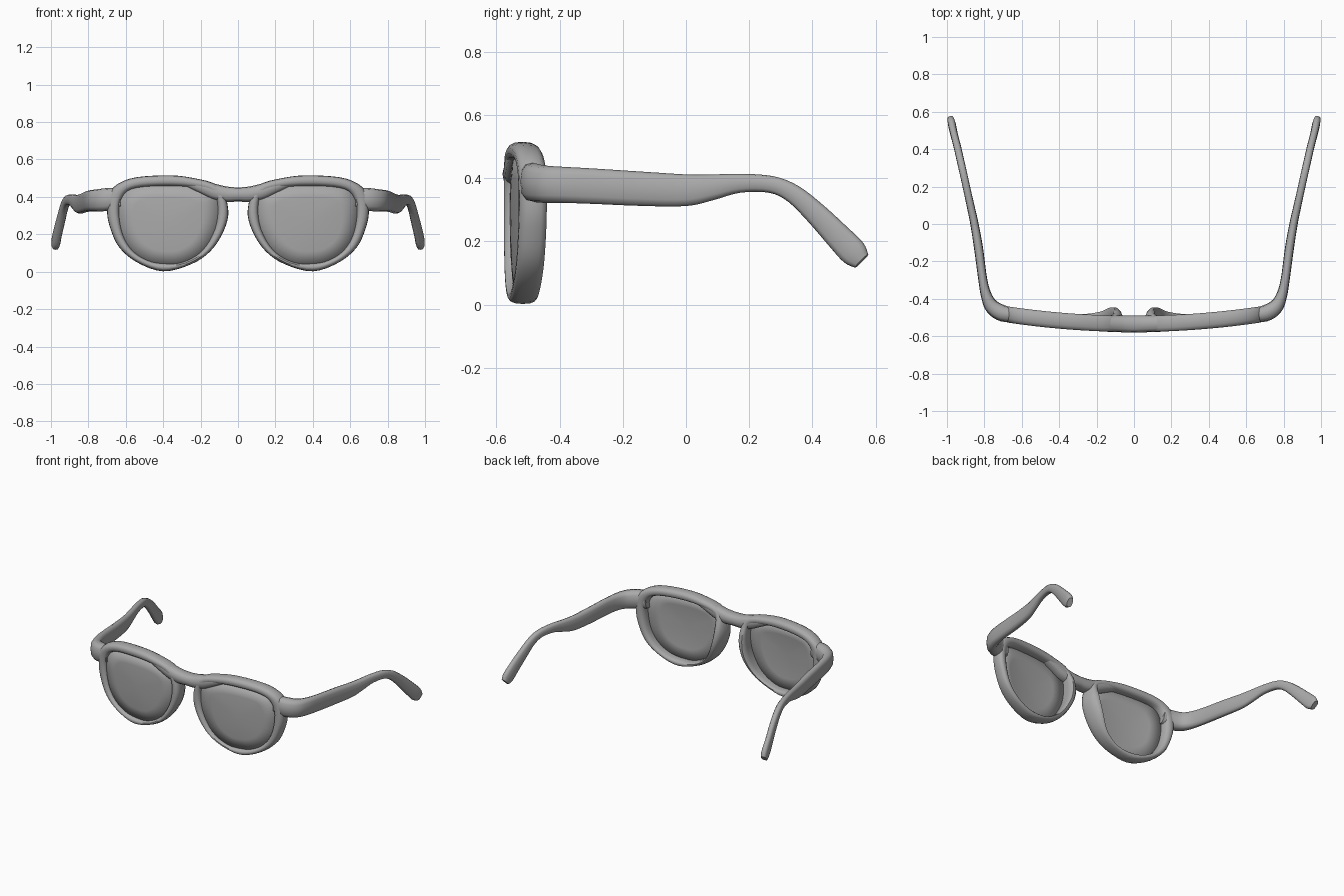
import bpy, bmesh, math
from mathutils import Vector

if "Cube" in bpy.data.objects:
    bpy.data.objects.remove(bpy.data.objects["Cube"])


def material(name, rgb):
    m = bpy.data.materials.new(name)
    m.diffuse_color = (*rgb, 1)
    m.use_nodes = True
    m.node_tree.nodes["Principled BSDF"].inputs["Base Color"].default_value = m.diffuse_color
    return m


GREY = material("frame grey", (0.4, 0.4, 0.4))


def front_y(x):
    """Wrap curve of the frame front."""
    return -0.578 + 0.11 * x * x


def spline(pts, steps, closed):
    """Smooth curve through points of any dimension."""
    n, out = len(pts), []
    for i in range(n if closed else n - 1):
        if closed:
            a, b, c, d = (pts[(i + k) % n] for k in (-1, 0, 1, 2))
        else:
            a, b, c, d = (pts[min(max(i + k, 0), n - 1)] for k in (-1, 0, 1, 2))
        for s in range(steps):
            t = s / steps
            out.append([0.5 * (2 * q + (r - p) * t + (2 * p - 5 * q + 4 * r - w) * t * t
                               + (3 * q - p - 3 * r + w) * t ** 3)
                        for p, q, r, w in zip(a, b, c, d)])
    return out if closed else out + [list(pts[-1])]


def rounded(n, e=0.75):
    """Unit rounded-box section."""
    res = []
    for k in range(n):
        c, s = math.cos(2 * math.pi * k / n), math.sin(2 * math.pi * k / n)
        res.append((math.copysign(abs(c) ** e, c), math.copysign(abs(s) ** e, s)))
    return res


def finish(bm, name, mirror=True):
    bmesh.ops.recalc_face_normals(bm, faces=bm.faces)
    me = bpy.data.meshes.new(name)
    bm.to_mesh(me)
    bm.free()
    me.materials.append(GREY)
    ob = bpy.data.objects.new(name, me)
    bpy.context.collection.objects.link(ob)
    if mirror:
        ob.modifiers.new("mirror", 'MIRROR')
    bpy.ops.object.select_all(action='DESELECT')
    ob.select_set(True)
    bpy.context.view_layer.objects.active = ob
    bpy.ops.object.shade_smooth_by_angle(angle=math.radians(50))
    return ob


def skin(bm, rings, closed):
    """Join rings of vertices with quads, capping open ends."""
    n = len(rings[0])
    for i in range(len(rings) if closed else len(rings) - 1):
        a, b = rings[i], rings[(i + 1) % len(rings)]
        for k in range(n):
            bm.faces.new((a[k], a[(k + 1) % n], b[(k + 1) % n], b[k]))
    if not closed:
        bm.faces.new(rings[0])
        bm.faces.new(rings[-1])


def sweep(name, stations, mirror, steps=4, sides=12):
    """Stations are x, y, z, half height, half thickness."""
    st = spline(stations, steps, False)
    bm, rings = bmesh.new(), []
    for i, (x, y, z, h, w) in enumerate(st):
        tan = Vector(st[min(i + 1, len(st) - 1)][:3]) - Vector(st[max(i - 1, 0)][:3])
        tan.normalize()
        side = Vector((tan.y, -tan.x, 0)).normalized()
        up = side.cross(tan)
        rings.append([bm.verts.new(Vector((x, y, z)) + side * w * c + up * h * s)
                      for c, s in rounded(sides)])
    skin(bm, rings, False)
    return finish(bm, name, mirror)


# Rim outlines: outer x, z, nose pad amount, then inner x, z
RIM = [(.70, .32, 0, .635, .335), (.685, .43, 0, .605, .415), (.58, .497, 0, .54, .447),
       (.40, .515, 0, .40, .457), (.25, .503, 0, .25, .45), (.10, .455, 0, .14, .42),
       (.052, .33, .7, .11, .35), (.077, .216, 1, .125, .227), (.147, .11, .4, .195, .11),
       (.25, .04, 0, .30, .05), (.40, .002, 0, .40, .045), (.54, .05, 0, .48, .06),
       (.635, .13, 0, .56, .11), (.682, .23, 0, .615, .20)]
loop = spline(RIM, 4, True)

# Rims with nose pads swelling out of the back
bm, rings = bmesh.new(), []
for ox, oz, pad, ix, iz in loop:
    ring = []
    for c, s in rounded(14, 0.8):
        t = 0.5 + 0.5 * c
        back = max(0, -s) * max(0, pad)
        t -= 0.35 * back * (1 - t * 0.3)
        x, z = ix + (ox - ix) * t, iz + (oz - iz) * t
        y = front_y(x) + 0.044 * (1 - s) + 0.045 * back
        ring.append(bm.verts.new((x, y, z)))
    rings.append(ring)
skin(bm, rings, True)
finish(bm, "rim")

# Lenses, curved with the frame front
bm, cx, cz = bmesh.new(), 0.38, 0.26
centre = bm.verts.new((cx, front_y(cx) + 0.016, cz))
prev = None
for f in (0.35, 0.7, 1.04):
    ring = []
    for p in loop:
        x, z = cx + (p[3] - cx) * f, cz + (p[4] - cz) * f
        ring.append(bm.verts.new((x, front_y(x) + 0.016 + 0.012 * f * f, z)))
    for k in range(len(ring)):
        j = (k + 1) % len(ring)
        bm.faces.new((prev[k], prev[j], ring[j], ring[k]) if prev else (centre, ring[j], ring[k]))
    prev = ring
lens = finish(bm, "lens")
solid = lens.modifiers.new("thickness", 'SOLIDIFY')
solid.thickness = 0.012
solid.offset = 0

# Bridge blending into the upper rims
half = [(.06, -.534, .414, .041, .045), (.12, -.533, .426, .042, .044),
        (.19, -.531, .452, .036, .042), (.27, -.526, .478, .024, .036)]
left = [(-s[0], *s[1:]) for s in reversed(half)]
sweep("bridge", left + [(0, -.535, .413, .038, .046)] + half, False)

# Temple arms: end piece, straight arm and curved ear hook
sweep("temple_arm", [
    (.63, -.488, .395, .055, .036), (.70, -.478, .386, .061, .044),
    (.755, -.446, .381, .059, .040), (.787, -.39, .379, .057, .030),
    (.808, -.30, .375, .056, .024), (.831, -.13, .366, .054, .024),
    (.853, 0, .362, .050, .022), (.870, .08, .371, .041, .021),
    (.890, .17, .384, .030, .020), (.912, .27, .380, .027, .020),
    (.928, .34, .350, .030, .020), (.944, .41, .289, .036, .020),
    (.962, .48, .217, .042, .020), (.973, .53, .165, .044, .021),
    (.979, .556, .138, .030, .018)], True)
